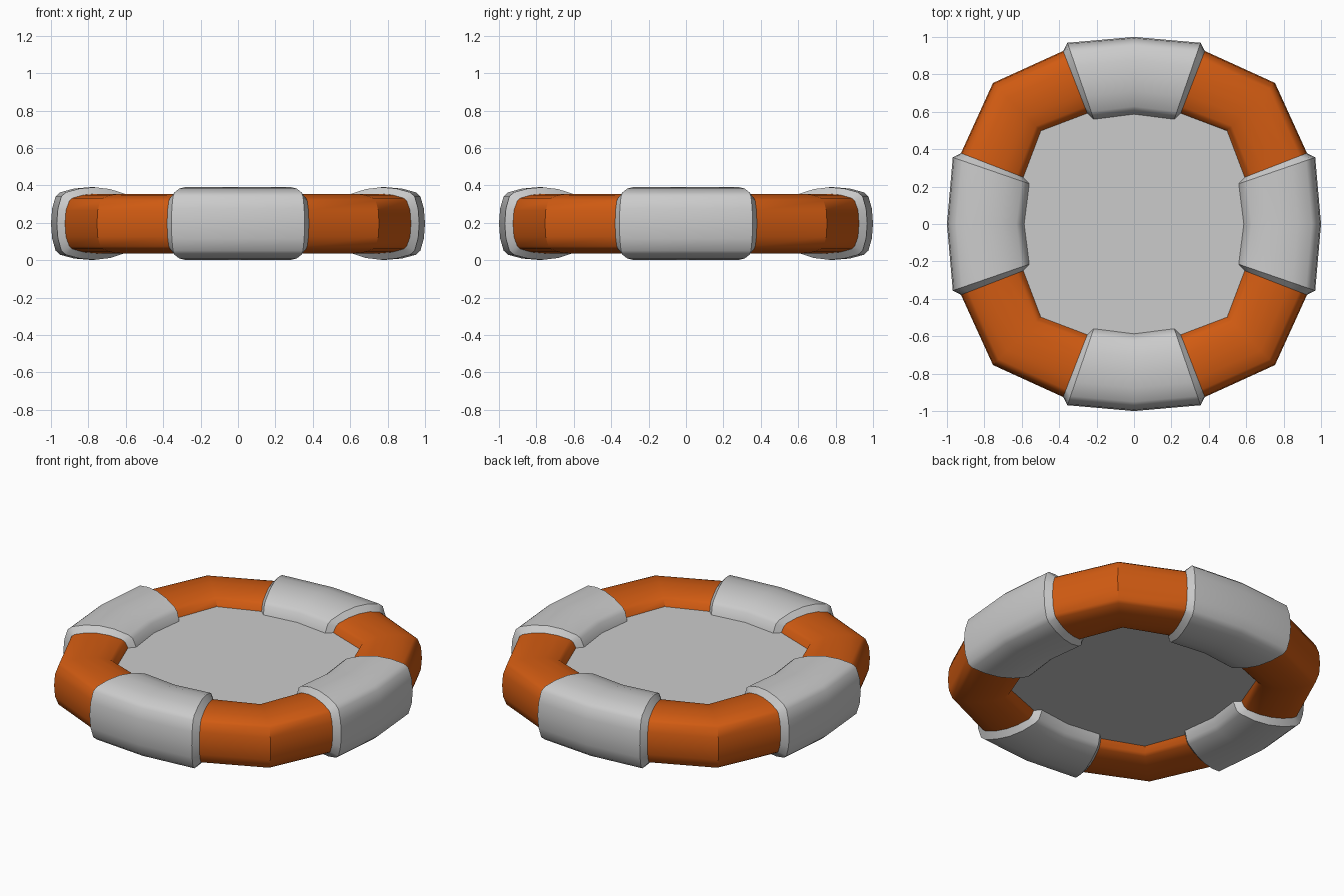
import bpy, bmesh, math
from mathutils import Vector, Matrix

if "Cube" in bpy.data.objects:
    bpy.data.objects.remove(bpy.data.objects["Cube"])

MID = 0.196  # height of the middle of the raft
FLOOR = 0.086  # floor surfaces lie this far above and below the middle


def material(name, rgb):
    m = bpy.data.materials.new(name)
    m.diffuse_color = (*rgb, 1)
    m.use_nodes = True
    m.node_tree.nodes["Principled BSDF"].inputs["Base Color"].default_value = m.diffuse_color
    return m


orange = material("orange rubber", (0.64, 0.105, 0.006))
grey = material("light grey fabric", (0.60, 0.60, 0.60))


def finish(bm, name, mat, angle=36):
    me = bpy.data.meshes.new(name)
    bm.to_mesh(me)
    bm.free()
    ob = bpy.data.objects.new(name, me)
    bpy.context.collection.objects.link(ob)
    me.materials.append(mat)
    bpy.ops.object.select_all(action='DESELECT')
    ob.select_set(True)
    bpy.context.view_layer.objects.active = ob
    bpy.ops.object.shade_smooth_by_angle(angle=math.radians(angle))


def full_profile(top):
    # mirror the upper half of a section (across, height); last point is on the middle
    return top + [(u, -h) for u, h in reversed(top[:-1])]


def turn(section, k):
    r = Matrix.Rotation(-k * math.pi / 2, 2)
    return [r @ Vector(p) for p in section]


def flip(section):
    return [(-x, y) for x, y in section]


def shell(name, mat, parts):
    # skin a strip through sections, each an (inner, outer) plan pair with a profile
    bm = bmesh.new()
    loops = [[bm.verts.new((*a.lerp(b, u), MID + h)) for u, h in prof]
             for (a, b), prof in parts]
    for l1, l2 in zip(loops, loops[1:]):
        for i in range(len(l1) - 1):
            bm.faces.new((l1[i], l2[i], l2[i + 1], l1[i + 1]))
    # make sure that the faces point outwards
    bm.normal_update()
    if sum(f.normal.z * (f.calc_center_median().z - MID) for f in bm.faces) < 0:
        bmesh.ops.reverse_faces(bm, faces=bm.faces)
    finish(bm, name, mat)


# plan sections (inner point, outer point)
sleeve_mid = [(0, 0.587), (0, 1.0)]
sleeve_end = [(0.215, 0.56), (0.356, 0.969)]
rim = [(0.25, 0.592), (0.379, 0.925)]
tube_corner = [(0.498, 0.498), (0.754, 0.754)]

tube_profile = full_profile([(0, FLOOR), (0.05, 0.121), (0.1, 0.135), (0.3, 0.153),
                             (0.5, 0.159), (0.7, 0.153), (0.88, 0.136),
                             (0.93, 0.122), (0.985, 0.07), (1.0, 0)])
sleeve_profile = full_profile([(0, FLOOR), (0.045, 0.138), (0.1, 0.157), (0.3, 0.184),
                               (0.5, 0.194), (0.7, 0.187), (0.88, 0.167),
                               (0.94, 0.145), (0.985, 0.08), (1.0, 0)])

# bare tube corners, and the sleeves between them
corners = ("back_right", "front_right", "front_left", "back_left")
sides = ("back", "right", "front", "left")
for k in range(4):
    shell(corners[k] + "_tube", orange,
          [(turn(rim, k), tube_profile), (turn(tube_corner, k), tube_profile),
           (turn(flip(rim), k + 1), tube_profile)])
    shell(sides[k] + "_sleeve", grey,
          [(turn(flip(rim), k), tube_profile), (turn(flip(sleeve_end), k), sleeve_profile),
           (turn(sleeve_mid, k), sleeve_profile), (turn(sleeve_end, k), sleeve_profile),
           (turn(rim, k), tube_profile)])

# floor: upper and lower panels closing the middle
plan = [turn(s, k)[0] for k in range(4)
        for s in (flip(rim), flip(sleeve_end), sleeve_mid, sleeve_end, rim, tube_corner)]
bm = bmesh.new()
for side in (1, -1):
    edge = [bm.verts.new((*p, MID + side * FLOOR)) for p in plan]
    centre = bm.verts.new((0, 0, MID + side * FLOOR))
    for i in range(len(edge)):
        tri = (centre, edge[(i + 1) % len(edge)], edge[i])
        bm.faces.new(tri if side > 0 else tri[::-1])
finish(bm, "floor", grey)
